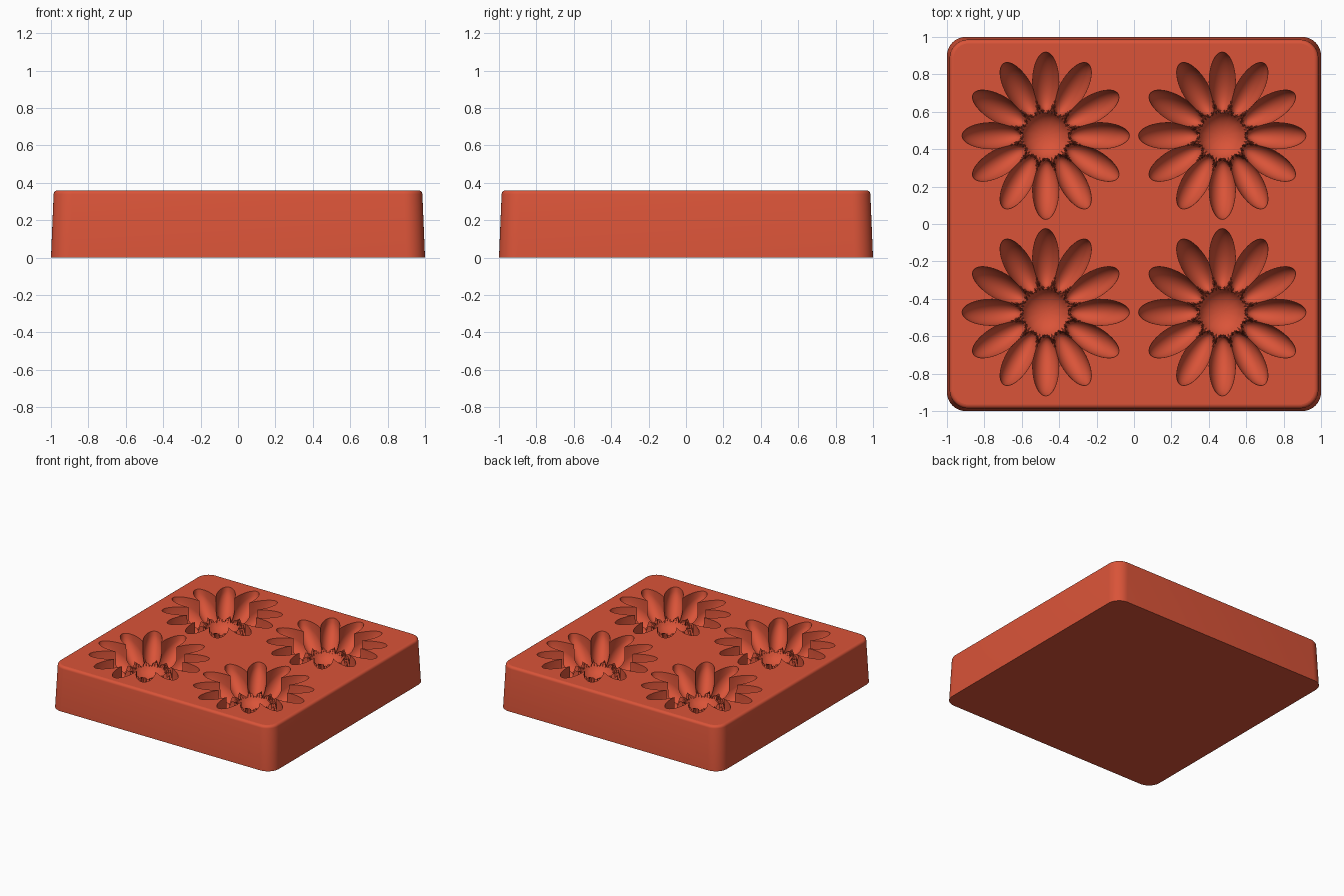
import bpy, bmesh
from math import pi, radians, sin, cos, sqrt
from mathutils import Vector

old = bpy.data.objects.get("Cube")
if old:
    bpy.data.objects.remove(old, do_unlink=True)

HEIGHT = 0.36
SPACING = 0.472
PETALS = 12
SPOKES = PETALS * 24
RINGS = 36

# Single colour
clay = bpy.data.materials.new("terracotta_red")
clay.use_nodes = True
colour = (0.70, 0.088, 0.04, 1)
clay.diffuse_color = colour
clay.node_tree.nodes["Principled BSDF"].inputs["Base Color"].default_value = colour


def scoop(along, across, length, width, thickness, tilt, drop):
    """Depth of the underside of a tilted ellipsoid, or 0 outside it."""
    s, c = sin(tilt), cos(tilt)
    p, q = 1 / length ** 2, 1 / thickness ** 2
    a, b, d = c * c * p + s * s * q, s * c * (p - q), s * s * p + c * c * q
    root = b * b * along ** 2 - d * (a * along ** 2 + (across / width) ** 2 - 1)
    if root <= 0:
        return 0
    return max(0, drop + (b * along + sqrt(root)) / d)


def flower_depth(r, angle):
    # Fold the angle onto the nearest petal
    step = 2 * pi / PETALS
    angle -= round(angle / step) * step
    petal = scoop(r * cos(angle) - 0.288, r * sin(angle),
                  0.185, 0.07, 0.088, radians(35), 0.08)
    bowl = scoop(r, 0, 0.26, 0.26, 0.13, 0, 0)
    hollow = scoop(r, 0, 0.13, 0.13, 0.11, 0, 0.09)
    return max(petal, bowl, hollow)


def outline_radius(angle):
    r = 0.47
    while flower_depth(r, angle) <= 0:
        r -= 0.0005
    return r


def add_flower(bm, x, y):
    """Sunken flower surface; returns the edges of its opening."""
    def point(r, angle, depth):
        return bm.verts.new((x + r * cos(angle), y + r * sin(angle), HEIGHT - depth))

    centre = point(0, 0, flower_depth(0, 0))
    spokes = []
    for i in range(SPOKES):
        angle = 2 * pi * i / SPOKES
        reach = outline_radius(angle)
        radii = [reach * 0.99 * k / RINGS for k in range(1, RINGS + 1)]
        spoke = [point(r, angle, flower_depth(r, angle)) for r in radii]
        spokes.append(spoke + [point(reach, angle, 0)])
    opening = []
    for i, spoke in enumerate(spokes):
        after = spokes[(i + 1) % SPOKES]
        bm.faces.new((centre, spoke[0], after[0]))
        for k in range(RINGS):
            bm.faces.new((spoke[k], spoke[k + 1], after[k + 1], after[k]))
        opening.append(bm.edges.get((spoke[-1], after[-1])))
    return opening


# Block: tapered sides, rounded corners, softened top rim
bm = bmesh.new()
bmesh.ops.create_cube(bm, size=2)
for v in bm.verts:
    top = v.co.z > 0
    size = 0.985 if top else 1.0
    v.co = Vector((v.co.x * size, v.co.y * size, HEIGHT if top else 0))
uprights = [e for e in bm.edges if abs(e.verts[0].co.z - e.verts[1].co.z) > 0.1]
bmesh.ops.bevel(bm, geom=uprights, offset=0.1, segments=10, profile=0.5, affect='EDGES')
rim = [e for e in bm.edges if all(v.co.z > HEIGHT - 0.001 for v in e.verts)]
bmesh.ops.bevel(bm, geom=rim, offset=0.02, segments=4, profile=0.5, affect='EDGES')

# Open the flat top, sink the four flowers, and fill the top around them
lid = max(bm.faces, key=lambda f: f.calc_center_median().z)
borders = list(lid.edges)
bmesh.ops.delete(bm, geom=[lid], context='FACES_ONLY')
for x in (-SPACING, SPACING):
    for y in (-SPACING, SPACING):
        borders += add_flower(bm, x, y)
bmesh.ops.triangle_fill(bm, edges=borders, use_beauty=True, normal=(0, 0, 1))
for e in borders:
    e.smooth = False
bmesh.ops.recalc_face_normals(bm, faces=bm.faces)

mesh = bpy.data.meshes.new("mould_block")
bm.to_mesh(mesh)
bm.free()
mesh.materials.append(clay)
block = bpy.data.objects.new("mould_block", mesh)
bpy.context.collection.objects.link(block)

# Smooth curved surfaces, crisp ridges
bpy.ops.object.select_all(action='DESELECT')
block.select_set(True)
bpy.context.view_layer.objects.active = block
bpy.ops.object.shade_smooth_by_angle(angle=radians(35))
